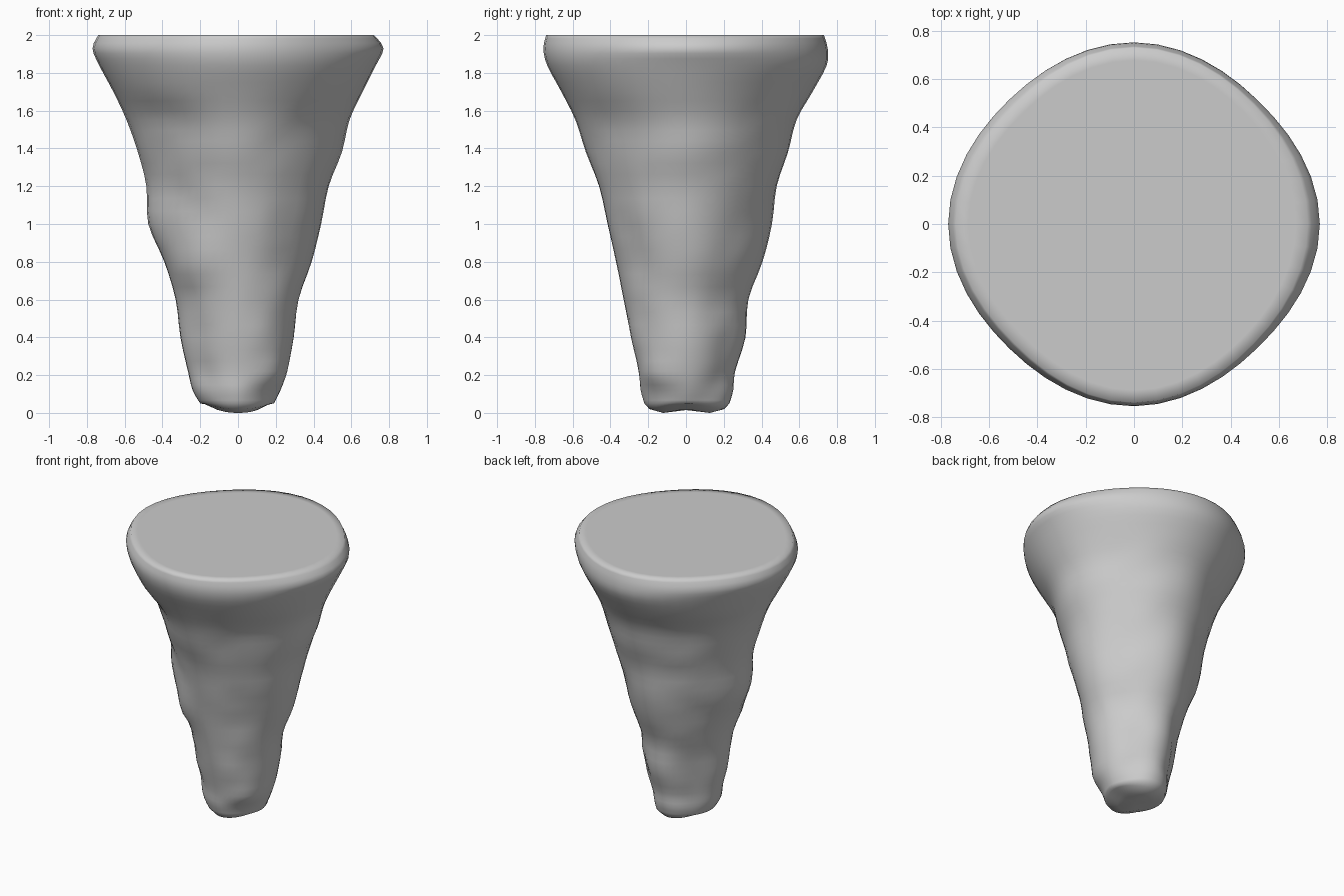
import bpy, bmesh, math
from mathutils import Vector, noise

if "Cube" in bpy.data.objects:
    bpy.data.objects.remove(bpy.data.objects["Cube"])

# Height, then radius in eight directions, counter-clockwise from +x
PROFILE = [
    (0.05, .19, .20, .23, .20, .20, .20, .22, .20),
    (0.12, .225, .22, .25, .22, .24, .225, .24, .225),
    (0.22, .26, .235, .26, .23, .265, .24, .25, .27),
    (0.40, .295, .28, .315, .26, .305, .27, .29, .295),
    (0.60, .32, .30, .33, .31, .33, .315, .33, .325),
    (0.80, .39, .37, .405, .37, .39, .39, .37, .365),
    (1.00, .44, .41, .455, .42, .475, .41, .415, .41),
    (1.20, .48, .47, .48, .465, .485, .43, .46, .46),
    (1.38, .55, .52, .54, .51, .53, .485, .53, .50),
    (1.55, .59, .57, .585, .56, .59, .535, .585, .55),
    (1.70, .66, .64, .67, .65, .66, .64, .66, .64),
    (1.84, .73, .71, .745, .71, .735, .71, .735, .71),
    (1.93, .77, .725, .75, .73, .77, .73, .755, .725),
    (2.00, .72, .70, .73, .70, .74, .70, .74, .70),
]
SEG = 48


def spline(a, b, c, d, t):
    return b + 0.5 * t * (c - a + t * (2*a - 5*b + 4*c - d + t * (3*(b - c) + d - a)))


def radius(row, j):
    p = j * 8 / SEG
    i, t = int(p), p - int(p)
    return spline(*(row[1 + (i + k) % 8] for k in (-1, 0, 1, 2)), t)


bm = bmesh.new()


def add_ring(radii, zs):
    return [bm.verts.new((r * math.cos(math.tau * j / SEG), r * math.sin(math.tau * j / SEG), z))
            for j, (r, z) in enumerate(zip(radii, zs))]


def bridge(lo, hi):
    for j in range(SEG):
        k = (j + 1) % SEG
        bm.faces.new((lo[j], lo[k], hi[k], hi[j]))


# Rough tapered sides
n = len(PROFILE)
rows = []
for i in range(n - 1):
    quad = [PROFILE[min(max(i + k, 0), n - 1)] for k in (-1, 0, 1, 2)]
    for s in range(3):
        rows.append([spline(*c, s / 3) for c in zip(*quad)])
rows.append(PROFILE[-1])
rings = []
for row in rows:
    z = row[0]
    fade = 0.012 * min(1, max(0, (1.75 - z) * 3))
    radii = []
    for j in range(SEG):
        a = math.tau * j / SEG
        r = radius(row, j)
        bump = noise.noise(Vector((r * math.cos(a) * 5, r * math.sin(a) * 5, z * 7)))
        radii.append(r + fade * bump * abs(math.sin(2 * a)))
    rings.append(add_ring(radii, [z] * SEG))
for lo, hi in zip(rings, rings[1:]):
    bridge(lo, hi)

# Flat top
prev = rings[-1]
for f in (0.93, 0.5):
    ring = add_ring([radius(PROFILE[-1], j) * f for j in range(SEG)], [2.0] * SEG)
    bridge(prev, ring)
    prev = ring
tip = bm.verts.new((0, 0, 2))
for j in range(SEG):
    bm.faces.new((prev[j], prev[(j + 1) % SEG], tip))

# Blunt uneven bottom, lower towards the y ends
prev = rings[0]
for f, base in ((0.88, 0.02), (0.55, 0.0)):
    zs = [base + 0.03 * f * math.cos(math.tau * j / SEG) ** 2 for j in range(SEG)]
    ring = add_ring([radius(PROFILE[0], j) * f for j in range(SEG)], zs)
    bridge(ring, prev)
    prev = ring
tip = bm.verts.new((0, 0, 0.015))
for j in range(SEG):
    bm.faces.new((prev[(j + 1) % SEG], prev[j], tip))

bmesh.ops.recalc_face_normals(bm, faces=bm.faces)
for f in bm.faces:
    f.smooth = True
mesh = bpy.data.meshes.new("rock_pillar")
bm.to_mesh(mesh)
bm.free()
bpy.context.collection.objects.link(bpy.data.objects.new("rock_pillar", mesh))
